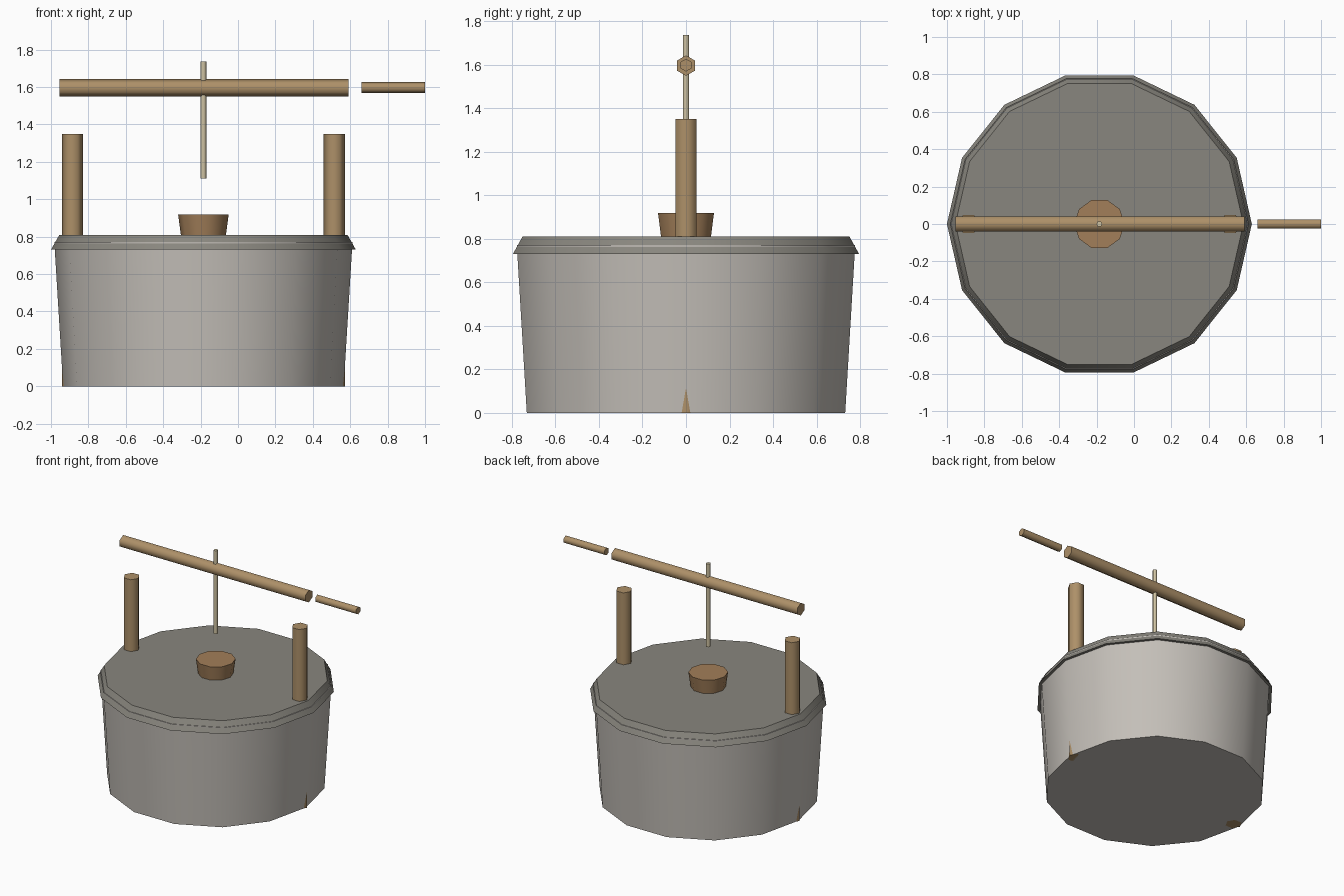
import bpy, bmesh, math

if "Cube" in bpy.data.objects:
    bpy.data.objects.remove(bpy.data.objects["Cube"])

CX = -0.185  # axis of the well


def material(name, rgb):
    m = bpy.data.materials.new(name)
    m.diffuse_color = (*rgb, 1)
    m.use_nodes = True
    m.node_tree.nodes["Principled BSDF"].inputs["Base Color"].default_value = m.diffuse_color
    return m


STONE = material("stone", (0.55, 0.52, 0.48))
RIM = material("rim_stone", (0.25, 0.24, 0.21))
WOOD = material("wood", (0.42, 0.28, 0.14))
BUCKET = material("bucket_wood", (0.36, 0.21, 0.10))
ROPE = material("rope", (0.62, 0.54, 0.36))


def prism(name, sides, r0, r1, a, b, mat, x=0.0, z=0.0, along_x=False, angle=40):
    """Tapered prism from a to b on the z axis, or on the x axis if along_x."""
    bm = bmesh.new()
    rings = []
    for r, h in ((r0, a), (r1, b)):
        ring = []
        for k in range(sides):
            t = 2 * math.pi * k / sides
            u, v = r * math.cos(t), r * math.sin(t)
            ring.append(bm.verts.new((h, v, z + u) if along_x else (x + u, v, h)))
        rings.append(ring)
    low, high = rings
    for k in range(sides):
        j = (k + 1) % sides
        bm.faces.new((low[k], low[j], high[j], high[k]))
    bm.faces.new(low)
    bm.faces.new(high)
    bmesh.ops.recalc_face_normals(bm, faces=bm.faces)
    mesh = bpy.data.meshes.new(name)
    bm.to_mesh(mesh)
    bm.free()
    mesh.materials.append(mat)
    ob = bpy.data.objects.new(name, mesh)
    bpy.context.collection.objects.link(ob)
    bpy.ops.object.select_all(action='DESELECT')
    ob.select_set(True)
    bpy.context.view_layer.objects.active = ob
    bpy.ops.object.shade_smooth_by_angle(angle=math.radians(angle))
    return ob


# Stone body and its overhanging rim
prism("well_wall", 14, 0.75, 0.797, 0, 0.77, STONE, x=CX)
prism("well_rim", 14, 0.815, 0.77, 0.73, 0.81, RIM, x=CX)

# Posts run down through the body to the ground
for side, label in ((-1, "left"), (1, "right")):
    prism(label + "_post", 6, 0.057, 0.057, 0, 1.35, WOOD, x=CX + side * 0.7, angle=65)

# Winding bar and crank handle
prism("winding_bar", 6, 0.047, 0.047, -0.955, 0.59, WOOD, z=1.595, along_x=True, angle=65)
prism("crank_handle", 6, 0.029, 0.029, 0.66, 1.0, WOOD, z=1.597, along_x=True, angle=65)

# Rope and bucket
prism("rope", 6, 0.016, 0.016, 1.11, 1.735, ROPE, x=CX, angle=65)
prism("bucket", 10, 0.103, 0.135, 0.68, 0.917, BUCKET, x=CX)
